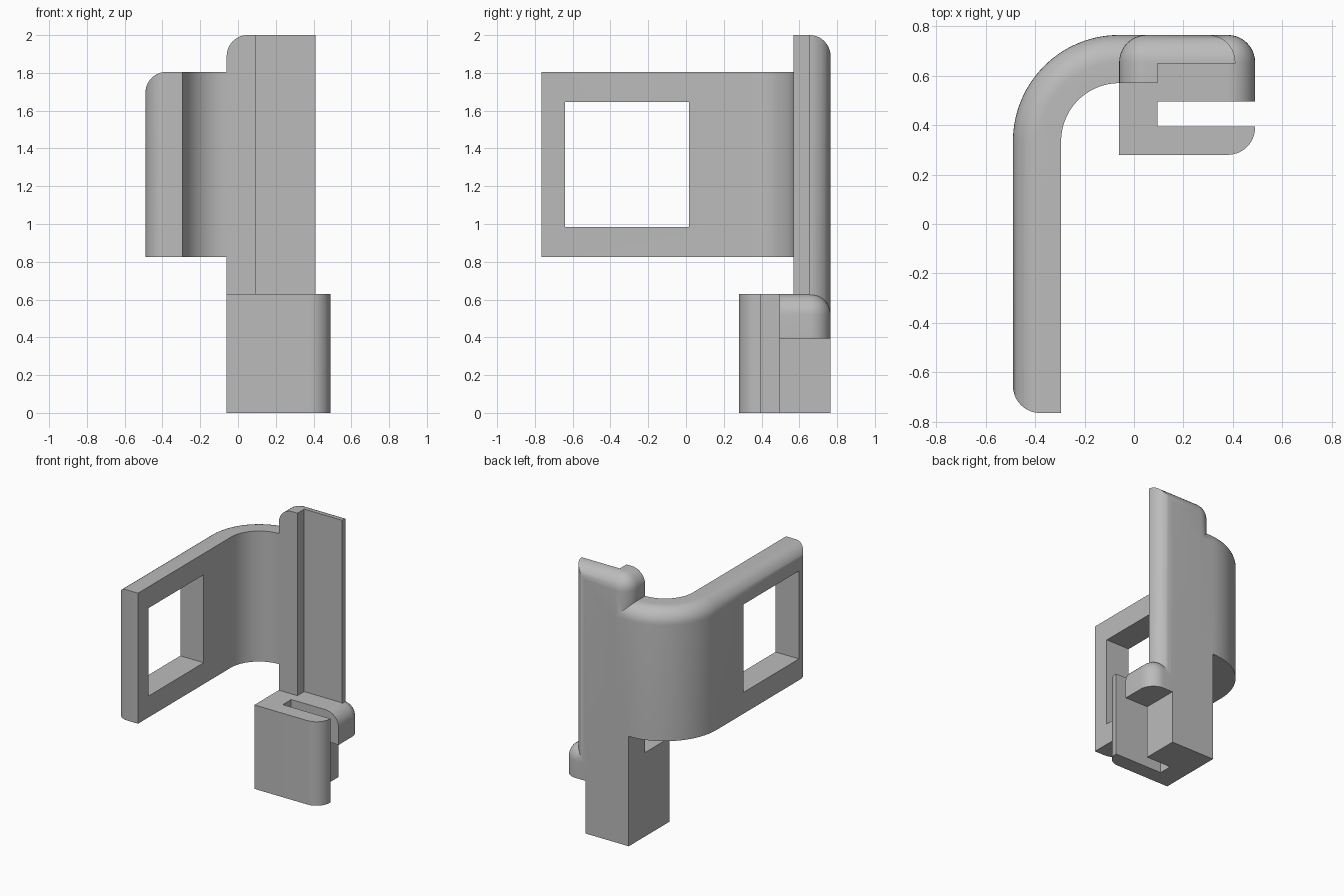
import bpy, bmesh
from math import sin, cos, pi

if "Cube" in bpy.data.objects:
    bpy.data.objects.remove(bpy.data.objects["Cube"], do_unlink=True)

R = 0.11       # edge rounding
BACK = 0.765   # rear plane
LEFT = -0.06   # side of the post
STEP = 0.095   # rib edge and slot end

grey = bpy.data.materials.new("plain grey")
grey.use_nodes = True
grey.diffuse_color = (0.5, 0.5, 0.5, 1)
grey.node_tree.nodes["Principled BSDF"].inputs["Base Color"].default_value = (0.5, 0.5, 0.5, 1)


def arc(cx, cy, r, start, end, n):
    """Points on an arc, angles in quarter turns."""
    angles = [(start + (end - start) * i / n) * pi / 2 for i in range(n + 1)]
    return [(cx + r * cos(a), cy + r * sin(a)) for a in angles]


def prism(name, outline, z0, z1, rounded=None):
    """Extrude an outline upwards, then round the edges chosen by a rule."""
    bm = bmesh.new()
    base = bm.faces.new([bm.verts.new((x, y, z0)) for x, y in outline])
    top = bmesh.ops.extrude_face_region(bm, geom=[base])["geom"]
    for v in top:
        if isinstance(v, bmesh.types.BMVert):
            v.co.z = z1
    bmesh.ops.recalc_face_normals(bm, faces=bm.faces)
    if rounded:
        edges = [e for e in bm.edges if rounded(e.verts[0].co, e.verts[1].co)]
        bmesh.ops.bevel(bm, geom=edges, offset=R, segments=10, profile=0.5,
                        affect='EDGES', clamp_overlap=False)
    mesh = bpy.data.meshes.new(name)
    bm.to_mesh(mesh)
    bm.free()
    mesh.materials.append(grey)
    ob = bpy.data.objects.new(name, mesh)
    bpy.context.collection.objects.link(ob)
    return ob


def box(name, x0, x1, y0, y1, z0, z1, rounded=None):
    return prism(name, [(x0, y0), (x1, y0), (x1, y1), (x0, y1)], z0, z1, rounded)


def combine(target, other, operation):
    """Apply a boolean and remove the second object."""
    other.hide_render = True
    mod = target.modifiers.new("combine", 'BOOLEAN')
    mod.operation, mod.object, mod.solver = operation, other, 'EXACT'
    bpy.context.view_layer.objects.active = target
    bpy.ops.object.modifier_apply(modifier=mod.name)
    bpy.data.objects.remove(other, do_unlink=True)


def edge_on(*rules):
    """Select edges lying on both planes of any given pair of (axis, value)."""
    def test(a, b):
        return any(all(abs(p[i] - v) < 1e-4 for i, v in pair for p in (a, b)) for pair in rules)
    return test


# Curved side wall with a rounded outer top edge
WALL_TOP = 1.805
bend = (LEFT, 0.335)
outer = [(-0.49, -0.765)] + arc(*bend, 0.43, 2, 1, 28) + [(0.05, BACK)]
inner = [(0.05, 0.57)] + arc(*bend, 0.235, 1, 2, 28) + [(-0.295, -0.765)]


def outer_top(a, b):
    def on_outer(p):
        return p.z > 1.8 and any(abs(p.x - x) + abs(p.y - y) < 1e-4 for x, y in outer)
    return on_outer(a) and on_outer(b)


wall = prism("side_wall", outer + inner, 0.825, WALL_TOP, outer_top)
combine(wall, box("window_cutter", -0.7, -0.2, -0.64, 0.015, 0.985, 1.645), 'DIFFERENCE')
corner = arc(-0.49 + R, -0.765 + R, R, 2, 3, 10) + [(-0.49 + R, -0.9), (-0.6, -0.9), (-0.6, -0.765 + R)]
combine(wall, prism("corner_cutter", corner, 0.7, 2.1), 'DIFFERENCE')

# Upright blade with a thicker rib along one side
blade = box("upright_blade", LEFT, 0.41, 0.57, BACK, 0.45, 2.0,
            edge_on(((0, LEFT), (2, 2.0)), ((1, BACK), (2, 2.0)), ((0, LEFT), (1, BACK))))
combine(blade, box("step_cutter", STEP, 0.6, 0.4, 0.65, 0.3, 2.2), 'DIFFERENCE')
corner = arc(0.41 - R, BACK - R, R, 0, 1, 10) + [(0.41 - R, 0.9), (0.6, 0.9), (0.6, BACK - R)]
combine(blade, prism("corner_cutter", corner, 0.3, 2.2), 'DIFFERENCE')

# Lower clamp with a slot and a long front jaw
jaw = [(LEFT, 0.28)] + arc(0.49 - R, 0.28 + R, R, 3, 4, 10) + [
    (0.49, 0.395), (STEP, 0.395), (STEP, 0.495), (0.30, 0.495), (0.30, BACK), (LEFT, BACK)]
clamp = prism("clamp_bracket", jaw, 0, 0.63)

# Short rear jaw, rounded on its outer edges
rear_jaw = box("rear_jaw", 0.2, 0.49, 0.495, BACK, 0.395, 0.63,
               edge_on(((0, 0.49), (2, 0.63)), ((1, BACK), (2, 0.63)), ((0, 0.49), (1, BACK))))

# Square post joining the clamp to the wall
post = box("post", LEFT, STEP, 0.57, BACK, 0.5, 0.95)

for part in (rear_jaw, post, blade, wall):
    combine(clamp, part, 'UNION')

bpy.ops.object.select_all(action='DESELECT')
clamp.select_set(True)
bpy.context.view_layer.objects.active = clamp
bpy.ops.object.shade_smooth_by_angle(angle=0.5)
